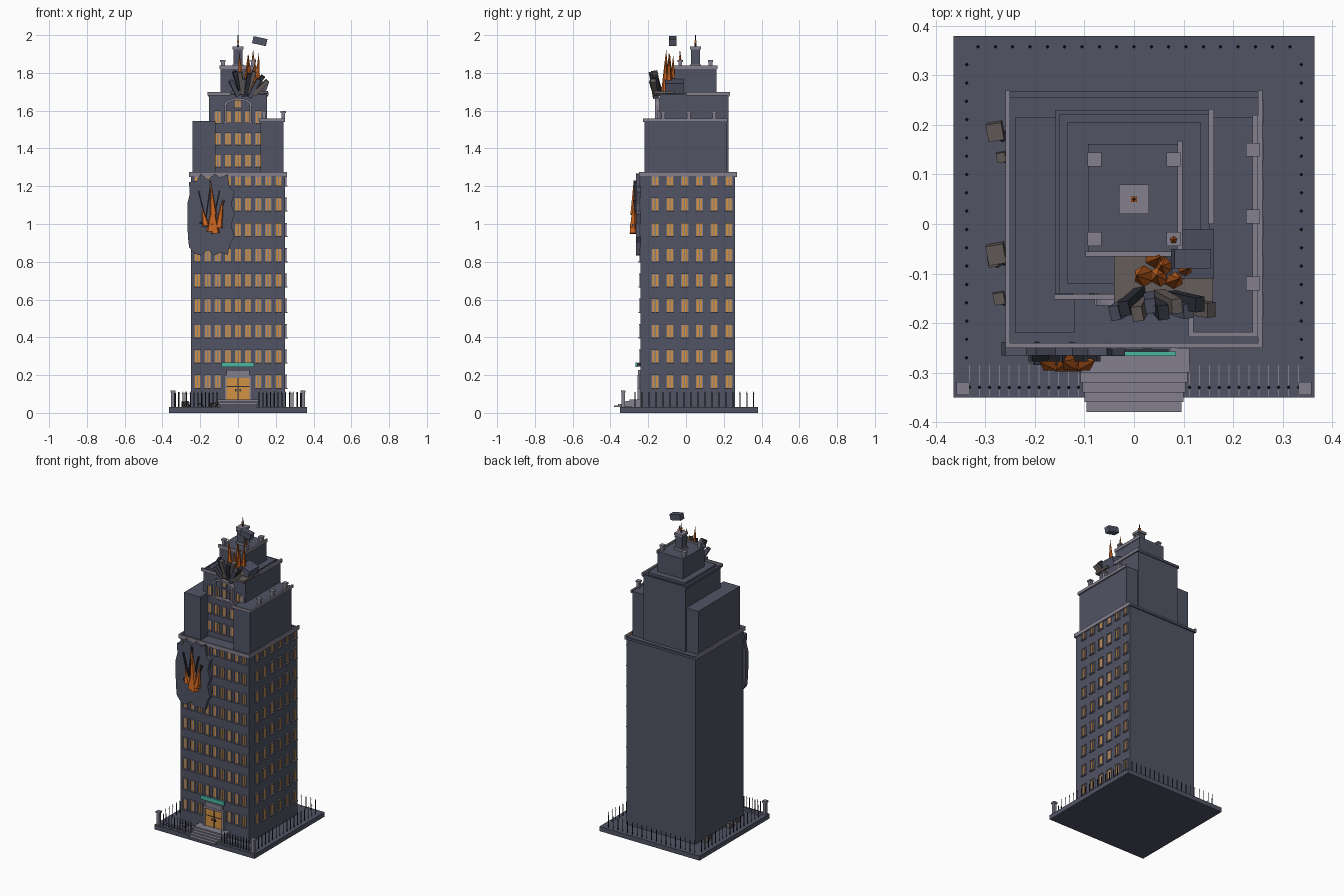
import bpy, bmesh, math, random
from mathutils import Matrix, Vector, Euler

random.seed(4)
if "Cube" in bpy.data.objects:
    bpy.data.objects.remove(bpy.data.objects["Cube"])


def material(name, r, g, b):
    m = bpy.data.materials.new(name)
    m.use_nodes = True
    m.diffuse_color = (r, g, b, 1)
    m.node_tree.nodes["Principled BSDF"].inputs["Base Color"].default_value = (r, g, b, 1)
    return m


WALL = material("slate wall", .082, .087, .13)
TRIM = material("pale stone", .23, .215, .27)
GLASS = material("lit glass", .65, .29, .055)
FLAME = material("flame orange", .6, .13, .015)
TEAL = material("teal sign", .07, .47, .37)
RUBBLE = material("brown rubble", .13, .11, .105)
DARK = material("charred iron", .028, .029, .042)


class Part:
    """Collects simple solids into one named object."""

    def __init__(self, name, mat):
        self.name, self.mat, self.bm = name, mat, bmesh.new()

    def box(self, x0, x1, y0, y1, z0, z1):
        mid = Vector((x0 + x1, y0 + y1, z0 + z1)) / 2
        return self.block(mid, (x1 - x0, y1 - y0, z1 - z0))

    def block(self, at, size, turn=(0, 0, 0)):
        rot = Euler([math.radians(a) for a in turn]).to_matrix().to_4x4()
        mat = Matrix.Translation(at) @ rot @ Matrix.Diagonal((*size, 1))
        bmesh.ops.create_cube(self.bm, size=1, matrix=mat)
        return self

    def cone(self, at, r, h, sides=5, tip=0, lean=(0, 0)):
        rot = Euler((math.radians(lean[0]), math.radians(lean[1]), 0)).to_matrix().to_4x4()
        mat = Matrix.Translation(at) @ rot @ Matrix.Translation((0, 0, h / 2))
        bmesh.ops.create_cone(self.bm, cap_ends=True, segments=sides, radius1=r,
                              radius2=tip, depth=h, matrix=mat)
        return self

    def prism(self, pts, y0, y1):
        a = [self.bm.verts.new((x, y0, z)) for x, z in pts]
        b = [self.bm.verts.new((x, y1, z)) for x, z in pts]
        self.bm.faces.new(a)
        self.bm.faces.new(b[::-1])
        for i in range(len(a)):
            j = (i + 1) % len(a)
            self.bm.faces.new((a[i], b[i], b[j], a[j]))
        return self

    def done(self):
        bmesh.ops.recalc_face_normals(self.bm, faces=self.bm.faces)
        me = bpy.data.meshes.new(self.name)
        self.bm.to_mesh(me)
        self.bm.free()
        me.materials.append(self.mat)
        ob = bpy.data.objects.new(self.name, me)
        bpy.context.collection.objects.link(ob)
        return ob


def solid(name, mat, *dims):
    return Part(name, mat).box(*dims).done()


# Ground slab and stacked tower masses
solid("ground_slab", WALL, -.365, .365, -.35, .38, 0, .03)
solid("main_tower", WALL, -.25, .25, -.24, .26, .03, 1.26)
solid("left_wing", WALL, -.24, -.12, -.22, .215, 1.26, 1.545)
solid("right_wing", WALL, .12, .24, -.22, .215, 1.26, 1.55)
solid("middle_tower", WALL, -.153, .153, -.14, .225, 1.26, 1.685)
solid("crown_step", WALL, -.135, .135, -.12, .205, 1.685, 1.70)
solid("crown_tower", WALL, -.093, .093, -.06, .162, 1.70, 1.83)
solid("finial_block", WALL, -.024, .024, .026, .074, 1.83, 1.93)

# Cornices and parapets
trim = Part("cornices", TRIM)
for s in (-1, 1):
    trim.box(s * .255 - .005, s * .255 + .005, -.25, .27, 1.25, 1.275)
trim.box(-.26, .26, -.25, -.24, 1.25, 1.275)
trim.box(.239, .25, -.225, .22, 1.54, 1.558).box(.11, .25, -.228, -.218, 1.54, 1.558)
trim.box(.11, .12, -.228, -.165, 1.54, 1.558)
trim.box(.15, .162, 0, .232, 1.68, 1.7).box(-.162, -.04, -.152, -.142, 1.68, 1.7)
trim.box(.088, .098, -.065, .168, 1.82, 1.84).box(-.098, .08, -.066, -.056, 1.82, 1.84)
trim.box(-.03, .03, .02, .08, 1.925, 1.94).box(-.03, .03, .02, .08, 1.83, 1.845)
trim.done()
edges = Part("back_ledges", WALL)
edges.box(-.26, .26, .255, .268, 1.25, 1.265).box(-.16, -.15, -.14, .23, 1.675, 1.69)
edges.box(-.16, .16, .22, .23, 1.675, 1.69).done()

# Parapet posts with caps
posts = Part("parapet_posts", TRIM)
for x, y, z in [(.24, .15, 1.55), (.24, .015, 1.55), (.24, -.12, 1.55), (.138, -.14, 1.55),
                (-.08, .13, 1.82), (.08, .13, 1.82), (-.08, -.03, 1.82), (.08, -.03, 1.82)]:
    posts.block((x, y, z + .02), (.02, .02, .04)).block((x, y, z + .042), (.028, .028, .01))
for x in (-.345, .345):
    posts.block((x, -.332, .07), (.02, .02, .08)).block((x, -.332, .113), (.026, .026, .012))
posts.done()
Part("finial_spike", DARK).cone((0, .05, 1.94), .005, .06, 6, .002).done()
Part("finial_lamp", FLAME).block((0, .05, 1.965), (.012, .012, .012)).done()

# Windows: two lit panes, frame bars, sill and lintel
panes, frames = Part("window_panes", GLASS), Part("window_frames", TRIM)


def window(origin, side, w, h):
    def put(part, u, v, du, dv, depth):
        off = Vector((depth / 2, u, v)) if side else Vector((u, -depth / 2, v))
        part.block(Vector(origin) + off, (depth, du, dv) if side else (du, depth, dv))
    put(panes, 0, 0, w, h, .003)
    for u in (-w / 2, w / 2):
        put(frames, u, 0, .004, h, .007)
    put(frames, 0, 0, .006, h, .005)
    put(frames, 0, h / 2, w + .006, .005, .009)
    put(frames, 0, -h / 2, w + .01, .006, .012)


for row in range(9):
    z = .165 + row * .134
    for col in range(6):
        window((.25, -.163 + col * .078, z), True, .034, .07)
    for col in range(-4, 5):
        if row or abs(col) > 1:
            window((col * .0535, -.24, z), False, .029, .07)
for z in (1.335, 1.45, 1.565):
    for col in range(-2, 3):
        window((col * .0535, -.14, z), False, .029, .065)
window((0, -.14, 1.635), False, .03, .045)
panes.done()
frames.done()

# Arched surround on the upper front
arch = Part("upper_arch", TRIM)
for s in (-1, 1):
    arch.box(s * .066 - .006, s * .066 + .006, -.165, -.14, 1.535, 1.63)
arc = [math.pi * i / 12 for i in range(13)]
arch.prism([(.076 * math.cos(a), 1.625 + .042 * math.sin(a)) for a in arc]
           + [(.062 * math.cos(a), 1.625 + .03 * math.sin(a)) for a in arc[::-1]], -.165, -.14)
arch.box(-.08, .08, -.165, -.14, 1.53, 1.54).done()

# Entrance: doors, surround, sign and steps
solid("entrance_doors", GLASS, -.06, .06, -.25, -.24, .07, .185)
bars = Part("door_bars", DARK)
bars.box(-.002, .002, -.253, -.249, .07, .185).box(-.06, .06, -.252, -.249, .138, .142)
for s in (-1, 1):
    bars.block((s * .012, -.253, .12), (.006, .006, .014))
bars.done()
door = Part("door_surround", TRIM)
for s in (-1, 1):
    door.box(s * .067 - .007, s * .067 + .007, -.257, -.24, .05, .2)
door.box(-.074, .074, -.257, -.24, .185, .2).box(-.062, .062, -.255, -.24, .2, .228).done()
Part("sign_board", TEAL).box(-.087, .085, -.267, -.258, .242, .268).done()
solid("sign_backing", DARK, -.07, .07, -.259, -.24, .246, .264)
steps = Part("entrance_steps", TRIM)
for i in range(5):
    w = .096 + .004 * i
    steps.box(-w, w, -.38 + .02 * i, -.24, .03 + .008 * i, .038 + .008 * i)
steps.done()

# Iron fence and paving joints
fence, joints = Part("fence_spikes", DARK), Part("paving_joints", TRIM)
spots = [(s * .338, -.27 + .037 * i) for i in range(17) for s in (-1, 1)]
spots += [(-.315 + .035 * i, .358) for i in range(19)]
for s in (-1, 1):
    for i in range(12):
        x = s * (.112 + .02 * i)
        spots.append((x, -.33))
        joints.box(x - .001, x + .001, -.347, -.285, .03, .033)
for x, y in spots:
    fence.cone((x, y, .03), .003, .07, 4, .003).cone((x, y, .1), .004, .015, 4)
fence.done()
joints.done()

# Blasted wall patch on the front left, with charred beams and fire
cx, cz = -.143, 1.05
ring = []
for i in range(26):
    a = math.tau * i / 26
    k = random.uniform(.84, 1.04) if i % 2 else 1.02
    ring.append((cx + max(-1, min(1, 1.25 * math.cos(a))) * .122 * k,
                 cz + max(-1, min(1, 1.2 * math.sin(a))) * .212 * k))
Part("blast_patch", WALL).prism(ring, -.266, -.238).done()
beams = Part("charred_beams", DARK)
for x, z, h, lean in [(-.185, 1.08, .2, -14), (-.16, 1.1, .24, 8), (-.14, 1.12, .22, -4),
                      (-.118, 1.08, .2, 12), (-.095, 1.06, .14, 20)]:
    beams.block((x, -.272, z), (.007, .012, h), (0, lean, 0))
beams.block((cx, -.275, 1.0), (.12, .02, .012), (0, 6, 0)).done()
fire = Part("wall_fire", FLAME)
for x, z, r, h, lean in [(-.17, .99, .022, .1, -12), (-.145, .96, .024, .15, 4),
                         (-.12, .95, .025, .2, -6), (-.102, .98, .022, .16, 8),
                         (-.13, 1.05, .02, .17, -5)]:
    fire.cone((x, -.278, z), r, h, 5, 0, (0, lean))
fire.done()

# Ruined roof corner: broken floor, fanned planks, flames, flying block
solid("broken_floor", RUBBLE, -.04, .16, -.17, -.06, 1.69, 1.705)
planks = [Part("roof_planks", WALL), Part("burnt_planks", DARK), Part("brown_planks", RUBBLE)]
for i in range(9):
    x = -.02 + i * .0175
    planks[i % 3].block((x, -.168 + .012 * (i % 2), 1.725 + random.uniform(-.01, .03)),
                        (.022, .03, random.uniform(.08, .13)), (12, -28 + i * 9, 8))
planks[0].block((.11, -.06, 1.73), (.09, .1, .06), (0, 18, 0))
for p in planks:
    p.done()
fire = Part("roof_fire", FLAME)
for x, y, h, lean in [(.02, -.105, .22, -4), (.042, -.068, .19, 3), (.053, -.105, .15, -3),
                      (.08, -.11, .18, 4), (.1, -.09, .21, 3), (.065, -.085, .2, -3)]:
    fire.cone((x, y, 1.705), .021, h, 6, 0, (0, lean))
fire.cone((.08, -.032, 1.865), .008, .06, 5).done()
Part("flying_block", WALL).block((.115, -.07, 1.968), (.075, .04, .038), (0, 12, 0)).done()

# Fallen rubble around the foot of the tower
rubble, charred = Part("fallen_rubble", RUBBLE), Part("charred_rubble", DARK)
for x, y, s in [(-.28, .187, .032), (-.268, .135, .018), (-.278, -.06, .036), (-.285, -.075, .02),
                (-.272, -.15, .022), (-.2, -.268, .022), (-.13, -.272, .026), (-.1, -.27, .022)]:
    rubble.block((x, y, .03 + s * .4), (s, s * 1.1, s * .8), (8, -6, 10))
    charred.block((x + s * .5, y - s * .3, .035), (s * .5, s * .5, s * .5), (20, 15, 30))
rubble.done()
charred.done()
